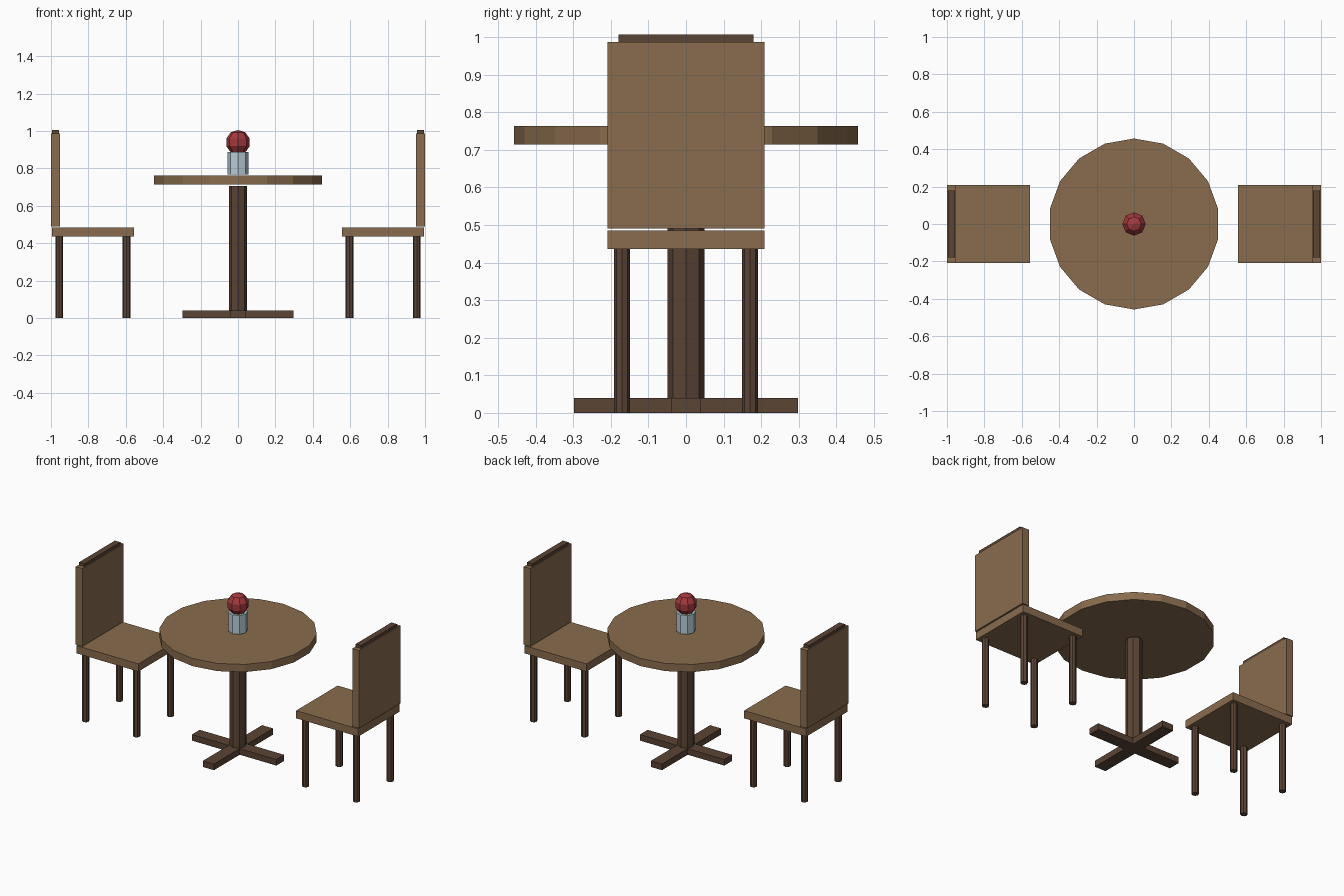
import bpy

if "Cube" in bpy.data.objects:
    bpy.data.objects.remove(bpy.data.objects["Cube"])


def material(name, rgb):
    m = bpy.data.materials.new(name)
    m.diffuse_color = (*rgb, 1)
    m.use_nodes = True
    m.node_tree.nodes["Principled BSDF"].inputs["Base Color"].default_value = m.diffuse_color
    return m


LIGHT = material("light wood", (0.25, 0.15, 0.075))
DARK = material("dark wood", (0.105, 0.058, 0.036))
GLASS = material("pale glass", (0.48, 0.60, 0.68))
RED = material("red petals", (0.36, 0.04, 0.045))


def finish(name, mat):
    ob = bpy.context.object
    ob.name = name
    ob.data.materials.append(mat)
    return ob


def box(name, mat, x, y, z):
    """Box from (min, max) ranges on each axis."""
    bpy.ops.mesh.primitive_cube_add(size=1, location=[(a + b) / 2 for a, b in (x, y, z)])
    ob = finish(name, mat)
    ob.scale = [abs(b - a) for a, b in (x, y, z)]
    bpy.ops.object.transform_apply(location=False, rotation=False, scale=True)


def cylinder(name, mat, sides, radius, x, y, z0, z1):
    bpy.ops.mesh.primitive_cylinder_add(vertices=sides, radius=radius, depth=z1 - z0,
                                        location=(x, y, (z0 + z1) / 2))
    finish(name, mat)


# Table: round top, pedestal and crossed feet
cylinder("table_top", LIGHT, 18, 0.457, 0, 0, 0.714, 0.763)
cylinder("pedestal", DARK, 8, 0.049, 0, 0, 0.038, 0.706)
box("cross_foot_x", DARK, (-0.298, 0.298), (-0.039, 0.039), (0, 0.039))
box("cross_foot_y", DARK, (-0.039, 0.039), (-0.298, 0.298), (0, 0.039))

# Vase with a round flower
cylinder("vase", GLASS, 8, 0.056, 0, 0, 0.768, 0.888)
bpy.ops.mesh.primitive_uv_sphere_add(segments=8, ring_count=5, radius=0.066,
                                     location=(0, 0, 0.939))
finish("flower", RED)

# Two chairs facing the table
for side, s in (("left", -1), ("right", 1)):
    box(side + "_seat", LIGHT, (s * 0.557, s * 0.995), (-0.209, 0.209), (0.436, 0.485))
    box(side + "_backrest", LIGHT, (s * 0.953, s), (-0.209, 0.209), (0.49, 0.987))
    box(side + "_top_rail", DARK, (s * 0.957, s * 0.995), (-0.18, 0.18), (0.985, 1.006))
    for row, x in (("front", 0.596), ("back", 0.956)):
        for y in (-0.17, 0.17):
            cylinder(f"{side}_{row}_leg", DARK, 8, 0.021, s * x, y, 0, 0.436)
